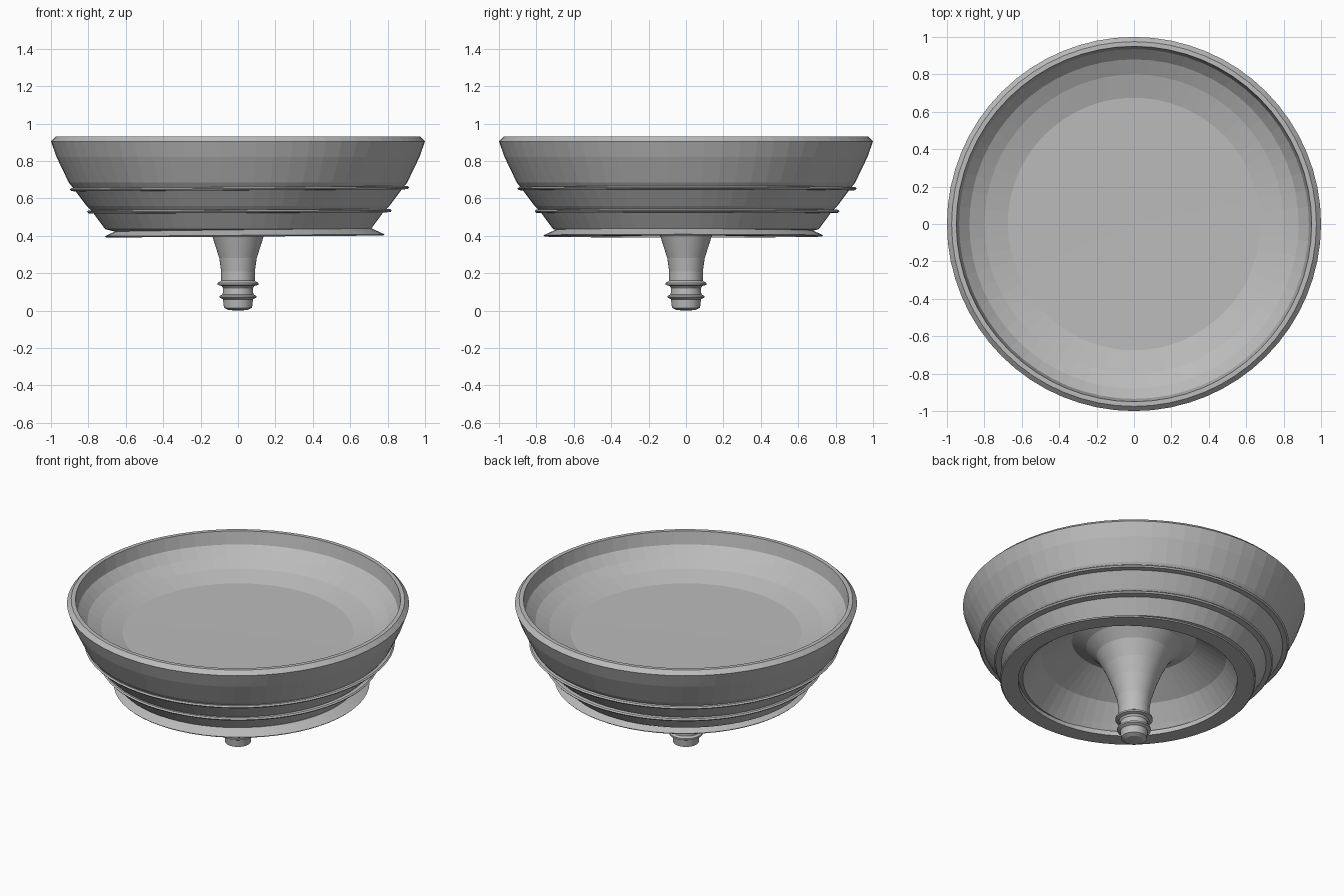
import bpy, bmesh, math

cube = bpy.data.objects.get("Cube")
if cube:
    bpy.data.objects.remove(cube, do_unlink=True)

SEGMENTS = 64

grey = bpy.data.materials.new("plain grey")
grey.use_nodes = True
grey.diffuse_color = (0.5, 0.5, 0.5, 1)
grey.node_tree.nodes["Principled BSDF"].inputs["Base Color"].default_value = (0.5, 0.5, 0.5, 1)


def turned(name, profile, location=(0, 0, 0), tilt=0, closed=False):
    """Spin a (radius, height) profile round the vertical axis."""
    bm = bmesh.new()
    verts = [bm.verts.new((r, 0, z)) for r, z in profile]
    ends = verts[1:] + (verts[:1] if closed else [])
    edges = [bm.edges.new(pair) for pair in zip(verts, ends)]
    bmesh.ops.spin(bm, geom=verts + edges, cent=(0, 0, 0), axis=(0, 0, 1),
                   angle=math.tau, steps=SEGMENTS, use_merge=False)
    bmesh.ops.remove_doubles(bm, verts=bm.verts, dist=0.0005)
    bmesh.ops.recalc_face_normals(bm, faces=bm.faces)
    mesh = bpy.data.meshes.new(name)
    bm.to_mesh(mesh)
    bm.free()
    mesh.materials.append(grey)
    obj = bpy.data.objects.new(name, mesh)
    bpy.context.collection.objects.link(obj)
    obj.location = location
    obj.rotation_euler.y = math.radians(tilt)
    return obj


# Bowl: inner floor, stepped inside wall, rim, outer wall, hollow underside
turned("bowl", [
    (0, 0.715), (0.675, 0.72), (0.80, 0.755), (0.88, 0.795), (0.935, 0.85),
    (0.95, 0.93), (0.975, 0.93), (1.0, 0.905), (0.97, 0.82), (0.905, 0.685),
    (0.87, 0.64), (0.81, 0.56), (0.78, 0.53), (0.71, 0.435),
    (0.65, 0.42), (0.62, 0.46), (0.54, 0.56), (0.365, 0.67), (0, 0.69)])

# Thin trim rings round the outer wall, slightly out of true
for name, radius, height, tilt in (("upper_ring", 0.907, 0.653, -0.35),
                                   ("lower_ring", 0.815, 0.532, -0.25)):
    turned(name, [(radius - 0.08, -0.012), (radius - 0.008, -0.009),
                  (radius, 0), (radius - 0.008, 0.007), (radius - 0.08, 0.012)],
           (0.008, 0.006, height), tilt, closed=True)

# Base flange, a little off centre
turned("base_flange", [(0.64, 0), (0.74, 0), (0.747, 0.007), (0.68, 0.038), (0.64, 0.03)],
       (0.036, -0.014, 0.396), -0.4, closed=True)

# Flared stem with two collars and a rounded tip
turned("stem", [
    (0, 0), (0.05, 0.003), (0.075, 0.015), (0.08, 0.06),
    (0.098, 0.069), (0.098, 0.079), (0.082, 0.087), (0.08, 0.12),
    (0.088, 0.132), (0.109, 0.138), (0.109, 0.148), (0.09, 0.16),
    (0.09, 0.21), (0.1, 0.28), (0.135, 0.39), (0.172, 0.48),
    (0.22, 0.57), (0.28, 0.63), (0.365, 0.672)])
